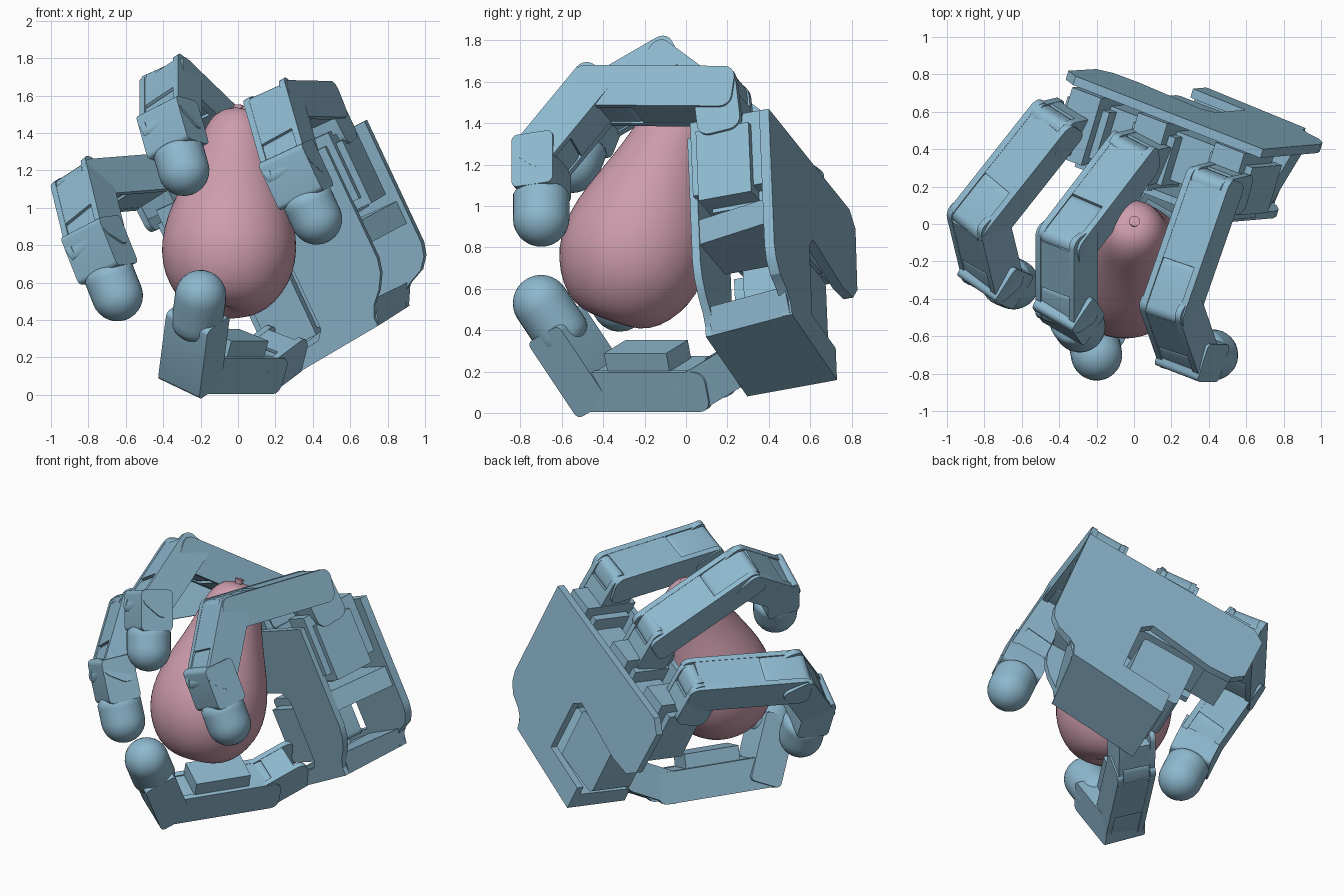
import bpy, bmesh, math
from mathutils import Vector, Matrix

cube = bpy.data.objects.get("Cube")
if cube:
    bpy.data.objects.remove(cube, do_unlink=True)


def material(name, rgb):
    m = bpy.data.materials.new(name)
    m.use_nodes = True
    m.diffuse_color = (*rgb, 1)
    m.node_tree.nodes["Principled BSDF"].inputs["Base Color"].default_value = (*rgb, 1)
    return m


BLUE = material("steel blue", (0.27, 0.48, 0.62))
PINK = material("dusty pink", (0.62, 0.34, 0.42))


def finish(name, bm, mat, smooth):
    bmesh.ops.recalc_face_normals(bm, faces=bm.faces)
    mesh = bpy.data.meshes.new(name)
    bm.to_mesh(mesh)
    bm.free()
    mesh.materials.append(mat)
    ob = bpy.data.objects.new(name, mesh)
    bpy.context.collection.objects.link(ob)
    bpy.ops.object.select_all(action='DESELECT')
    ob.select_set(True)
    bpy.context.view_layer.objects.active = ob
    bpy.ops.object.shade_smooth_by_angle(angle=math.radians(smooth))
    return ob


def frame(origin, x, y, z):
    m = Matrix((x, y, z)).transposed().to_4x4()
    m.translation = origin
    return m


def prism(name, outline, z0, z1, m, top=None):
    """Extrude an outline along the frame's third axis, optionally lofting to another."""
    bm = bmesh.new()
    a = [bm.verts.new(m @ Vector((u, v, z0))) for u, v in outline]
    b = [bm.verts.new(m @ Vector((u, v, z1))) for u, v in (top or outline)]
    bm.faces.new(a)
    bm.faces.new(b)
    for i in range(len(a)):
        j = (i + 1) % len(a)
        bm.faces.new((a[i], a[j], b[j], b[i]))
    return finish(name, bm, BLUE, 25)


def rect(u0, u1, v0, v1):
    return [(u0, v0), (u1, v0), (u1, v1), (u0, v1)]


def rounded(u0, u1, r, corner):
    """Bar of half height r with rounded corners."""
    pts = []
    for k, (cu, cv) in enumerate([(u1 - corner, r - corner), (u0 + corner, r - corner),
                                  (u0 + corner, corner - r), (u1 - corner, corner - r)]):
        for i in range(6):
            t = math.pi / 2 * (k + i / 5)
            pts.append((cu + corner * math.cos(t), cv + corner * math.sin(t)))
    return pts


# Palm frame: across, along towards the fingers, and towards the back
W = Vector((0.86, -0.33, 0.39)).normalized()
N = Vector((0.28, 0.945, 0.17))
N = (N - W * N.dot(W)).normalized()
L = W.cross(N)
PALM = frame(Vector((0.69, 0.4, 1.47)), W, L, N)


def palm(w, l, n):
    return PALM @ Vector((w, l, n))


# Palm plates
back = [(0, 0), (0, -.72), (-.02, -.79), (-.07, -.85), (-.16, -.89), (-.21, -.93),
        (-.23, -1.0), (-.88, -1.07), (-.88, -.9), (-.54, -.87), (-.54, -.5),
        (-.6, -.44), (-1.03, -.51), (-1.18, -.5), (-1.25, -.43), (-1.26, -.1), (-1.18, -.03)]
front = [(-.12, -.02), (-.12, -.68), (-.14, -.76), (-.19, -.84), (-.25, -.9), (-.28, -.96),
         (-.28, -1.01), (-.88, -1.07), (-.88, -.98), (-.62, -.95), (-.58, -.9), (-.58, -.5),
         (-.64, -.44), (-1.03, -.42), (-1.03, -.02)]
prism("palm_back_plate", back, -.05, 0, PALM)
prism("palm_front_plate", front, -.46, -.42, PALM)

# Wrist block and ribs between the plates
prism("wrist_block", [(-.25, -.87), (-.28, -1.01), (-.88, -1.07), (-.88, -.97), (-.54, -.9)],
      -.43, -.01, PALM, [(-.16, -.88), (-.23, -1.0), (-.88, -1.07), (-.88, -.96), (-.54, -.9)])
prism("palm_rib", rect(-.5, -.13, -.59, -.46), -.43, -.02, PALM, rect(-.5, -.02, -.59, -.46))
prism("palm_core", rect(-1.02, -.16, -.42, -.12), -.36, -.1, PALM)

# Thumb motor in the notch
prism("thumb_motor", rounded(-.18, .18, .19, .03), -.36, -.06,
      frame(palm(-.77, -.7, 0), W, L, N))
prism("thumb_motor_step", rect(-.9, -.63, -.92, -.56), -.42, -.14, PALM)


def link_frame(a, b, hint):
    d = (b - a).normalized()
    lat = (hint - d * hint.dot(d)).normalized()
    return frame(a, d, lat.cross(d), lat), (b - a).length


def link(name, a, b, hint, r=.105, width=.26):
    """Finger segment: rounded side cheeks around a square motor housing."""
    m, n = link_frame(a, b, hint)
    h = width / 2
    for side, s in (("left", 1), ("right", -1)):
        prism(f"{name}_{side}_cheek", rounded(-r * .9, n + r * .75, r, r * .55),
              s * h, s * (h - .035), m)
    prism(name + "_housing", rect(-.02, n * .64, -r * .98, r * .98), -h + .03, h - .03, m)
    prism(name + "_knuckle", rounded(n * .64 - .02, n + r * .8, r * .92, r * .5),
          -h + .03, h - .03, m)


def fingertip(name, a, c, hint, cover=.6, r=.137):
    """Square shell with a domed rubber pad centred at c."""
    m, n = link_frame(a, c, hint)
    prism(name + "_shell", rounded(-.09, n * cover, .105, .03), -.135, .135, m)
    bm = bmesh.new()
    bmesh.ops.create_uvsphere(bm, u_segments=32, v_segments=16, radius=r)
    for v in bm.verts:
        if v.co.z < -.001:
            v.co.z *= n * .55 / r
            if v.co.xy.length > .001:
                v.co.xy = v.co.xy.normalized() * r * min(1, v.co.xy.length / r + .35)
    turn = frame(c, m.col[1].to_3d(), m.col[2].to_3d(), m.col[0].to_3d())
    bmesh.ops.transform(bm, matrix=turn, verts=bm.verts)
    finish(name + "_pad", bm, BLUE, 40)


# Three fingers: position across the palm, joints and hinge direction
fingers = {
    "left_finger": (-.14, (.2, -.44, 1.535), (.29, -.7, 1.22), (.42, -.70, .94), W),
    "middle_finger": (-.65, (-.36, -.095, 1.655), (-.36, -.45, 1.45), (-.29, -.55, 1.2),
                      Vector((.8, -.45, .45))),
    "right_finger": (-1.14, (-.83, .02, 1.11), (-.76, -.27, .82), (-.645, -.32, .53),
                     Vector((.72, -.5, .45))),
}
for name, (w, j2, j3, tip, hint) in fingers.items():
    j1, j2, j3, tip = palm(w, .18, -.28), Vector(j2), Vector(j3), Vector(tip)
    mw = max(min(w, -.17), -1.06)
    # motor in the palm with stepped ends
    prism(name + "_motor", rect(mw - .13, mw + .13, -.4, -.03), -.39, -.12, PALM)
    prism(name + "_motor_step", rect(mw - .09, mw + .09, -.35, .04), -.43, -.05, PALM)
    # swivel base, links and tip
    link(name + "_base", palm(w, .04, -.27), j1, hint, .11, .23)
    link(name + "_lower", j1, j2, hint)
    link(name + "_upper", j2, j3, hint)
    fingertip(name + "_tip", j3, tip, hint)

# Thumb
hint = Vector((.82, -.47, -.32))
root, t1, t2, tip = [Vector(p) for p in
                     ((.22, .24, .23), (.1, .09, .14), (-.25, -.44, .14), (-.2, -.7, .53))]
link("thumb_base", root, t1, hint, .1, .24)
link("thumb_lower", t1, t2, hint, .1, .25)
m, n = link_frame(t1, t2, hint)
up = 1 if m.col[1].z > 0 else -1
prism("thumb_lower_motor", rect(.12, .48, up * .05, up * .19), -.1, .1, m)
fingertip("thumb_tip", t2, tip, hint, .75)

# Pear: lathed profile, leaning back
profile = [(0, .03), (.06, 0), (.15, .0), (.24, .05), (.31, .14), (.355, .25), (.365, .37),
           (.345, .5), (.3, .63), (.25, .76), (.21, .88), (.185, .98), (.155, 1.06),
           (.1, 1.12), (.04, 1.135), (0, 1.13)]
foot, crown = Vector((-.07, -.365, .45)), Vector((0, 0, 1.5))
axis = (crown - foot).normalized()
lean = Vector((0, 0, 1)).rotation_difference(axis).to_matrix().to_4x4()
lean.translation = foot


def lathe(name, pts, steps):
    bm = bmesh.new()
    vs = [bm.verts.new((r, 0, z)) for r, z in pts]
    es = [bm.edges.new(p) for p in zip(vs, vs[1:])]
    bmesh.ops.spin(bm, geom=vs + es, cent=(0, 0, 0), axis=(0, 0, 1),
                   angle=2 * math.pi, steps=steps)
    bmesh.ops.remove_doubles(bm, verts=bm.verts, dist=.0005)
    bmesh.ops.transform(bm, matrix=lean, verts=bm.verts)
    return finish(name, bm, PINK, 60)


body = lathe("pear_body", profile, 32)
body.modifiers.new("soften", 'SUBSURF').levels = 1
lathe("pear_stem", [(0, 1.1), (.025, 1.1), (.022, 1.14), (.03, 1.16), (0, 1.165)], 12)
